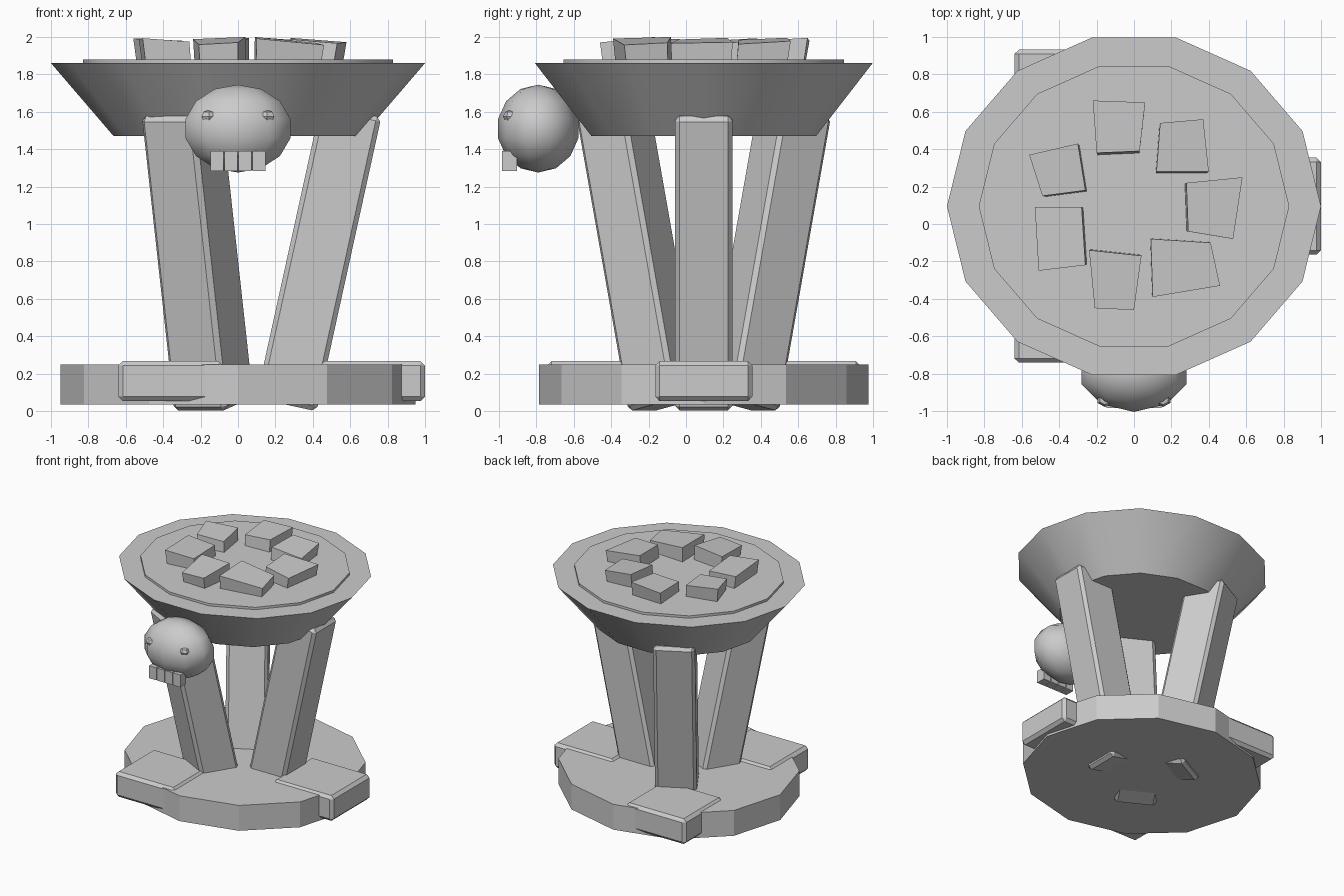
import bpy, bmesh, math
from mathutils import Matrix, Vector

if "Cube" in bpy.data.objects:
    bpy.data.objects.remove(bpy.data.objects["Cube"])

stone = bpy.data.materials.new("grey stone")
stone.diffuse_color = (0.6, 0.6, 0.6, 1)
stone.use_nodes = True
stone.node_tree.nodes["Principled BSDF"].inputs["Base Color"].default_value = stone.diffuse_color

# The stand is slightly narrower front to back
CY = 0.095
SQUASH = Matrix.Translation((0, CY, 0)) @ Matrix.Diagonal((1, 0.926, 1, 1))


def finish(name, bm, matrix=Matrix(), angle=None):
    bm.transform(matrix)
    bmesh.ops.recalc_face_normals(bm, faces=bm.faces[:])
    mesh = bpy.data.meshes.new(name)
    bm.to_mesh(mesh)
    bm.free()
    mesh.materials.append(stone)
    ob = bpy.data.objects.new(name, mesh)
    bpy.context.collection.objects.link(ob)
    if angle:
        bpy.ops.object.select_all(action='DESELECT')
        ob.select_set(True)
        bpy.context.view_layer.objects.active = ob
        bpy.ops.object.shade_smooth_by_angle(angle=math.radians(angle))
    return ob


def box(name, size, matrix, bevel=0.0):
    bm = bmesh.new()
    bmesh.ops.create_cube(bm, size=1, matrix=Matrix.Diagonal((*size, 1)))
    if bevel:
        bmesh.ops.bevel(bm, geom=bm.edges[:], offset=bevel, segments=1,
                        affect='EDGES', profile=0.5)
    return finish(name, bm, matrix)


def drum(name, sides, r_low, r_high, z_low, z_high, angle=None):
    bm = bmesh.new()
    rings = [[bm.verts.new((r * math.cos(2 * math.pi * i / sides),
                            r * math.sin(2 * math.pi * i / sides), z))
              for i in range(sides)] for r, z in ((r_low, z_low), (r_high, z_high))]
    bm.faces.new(rings[0][::-1])
    bm.faces.new(rings[1])
    for i in range(sides):
        j = (i + 1) % sides
        bm.faces.new((rings[0][i], rings[0][j], rings[1][j], rings[1][i]))
    return finish(name, bm, SQUASH, angle)


def ball(name, centre, radii, segments, rings, angle):
    bm = bmesh.new()
    bmesh.ops.create_uvsphere(bm, u_segments=segments, v_segments=rings, radius=1)
    return finish(name, bm, Matrix.Translation(centre) @ Matrix.Diagonal((*radii, 1)), angle)


# Base, bowl and the bed inside the bowl
drum("base", 12, 0.95, 0.95, 0.035, 0.25)
drum("bowl", 14, 0.665, 1.0, 1.47, 1.86, 30)
drum("coal_bed", 14, 0.83, 0.83, 1.84, 1.88, 30)

# Three feet and three outward-leaning legs
for i in range(3):
    turn = 2 * math.pi * i / 3
    foot_at = Matrix.Translation((0.72 * math.cos(turn), 0.72 * math.sin(turn), 0.16))
    box(f"foot_{i + 1}", (0.56, 0.56, 0.215), SQUASH @ foot_at, 0.025)
    lean = (Matrix.Rotation(turn, 4, 'Z') @ Matrix.Translation((0.432, 0, 0.82))
            @ Matrix.Rotation(math.radians(12.4), 4, 'Y'))
    box(f"leg_{i + 1}", (0.33, 0.33, 1.61), SQUASH @ lean, 0.025)

# Skull ornament with eyes and teeth
ball("skull", (0, -0.79, 1.51), (0.302, 0.22, 0.235), 10, 7, 40)
for side in (-1, 1):
    ball("eye", (side * 0.155, -0.938, 1.575), (0.045, 0.04, 0.035), 6, 4, 30)
for i in range(4):
    box(f"tooth_{i + 1}", (0.068, 0.08, 0.105),
        Matrix.Translation(((i - 1.5) * 0.075, -0.943, 1.337)))

# Rough coals: four outline corners, then the tilt along x and y
COALS = [
    ((-.22, .66), (.06, .65), (.03, .39), (-.20, .38), .06, .05),
    ((.14, .54), (.37, .56), (.40, .28), (.12, .28), -.08, .05),
    ((.28, .22), (.58, .25), (.53, -.08), (.29, -.04), -.08, .03),
    ((.09, -.08), (.41, -.10), (.46, -.33), (.10, -.39), -.10, .03),
    ((-.24, -.14), (.04, -.17), (.00, -.46), (-.21, -.45), .06, .10),
    ((-.53, .09), (-.28, .09), (-.26, -.22), (-.51, -.25), -.07, -.03),
    ((-.56, .37), (-.30, .43), (-.26, .18), (-.49, .15), -.06, .04),
]
for n, (*corners, tx, ty) in enumerate(COALS):
    bm = bmesh.new()
    mid = sum((Vector(c) for c in corners), Vector((0, 0))) / 4
    low, top = [], []
    for c in corners:
        d = Vector(c) - mid
        foot = mid * 0.97 + d * 0.97
        low.append(bm.verts.new((foot.x, foot.y, 1.87)))
        top.append(bm.verts.new((c[0], c[1], min(2.0, 1.98 + tx * d.x + ty * d.y))))
    bm.faces.new(low)
    bm.faces.new(top)
    for i in range(4):
        j = (i + 1) % 4
        bm.faces.new((low[i], low[j], top[j], top[i]))
    finish(f"coal_{n + 1}", bm)
